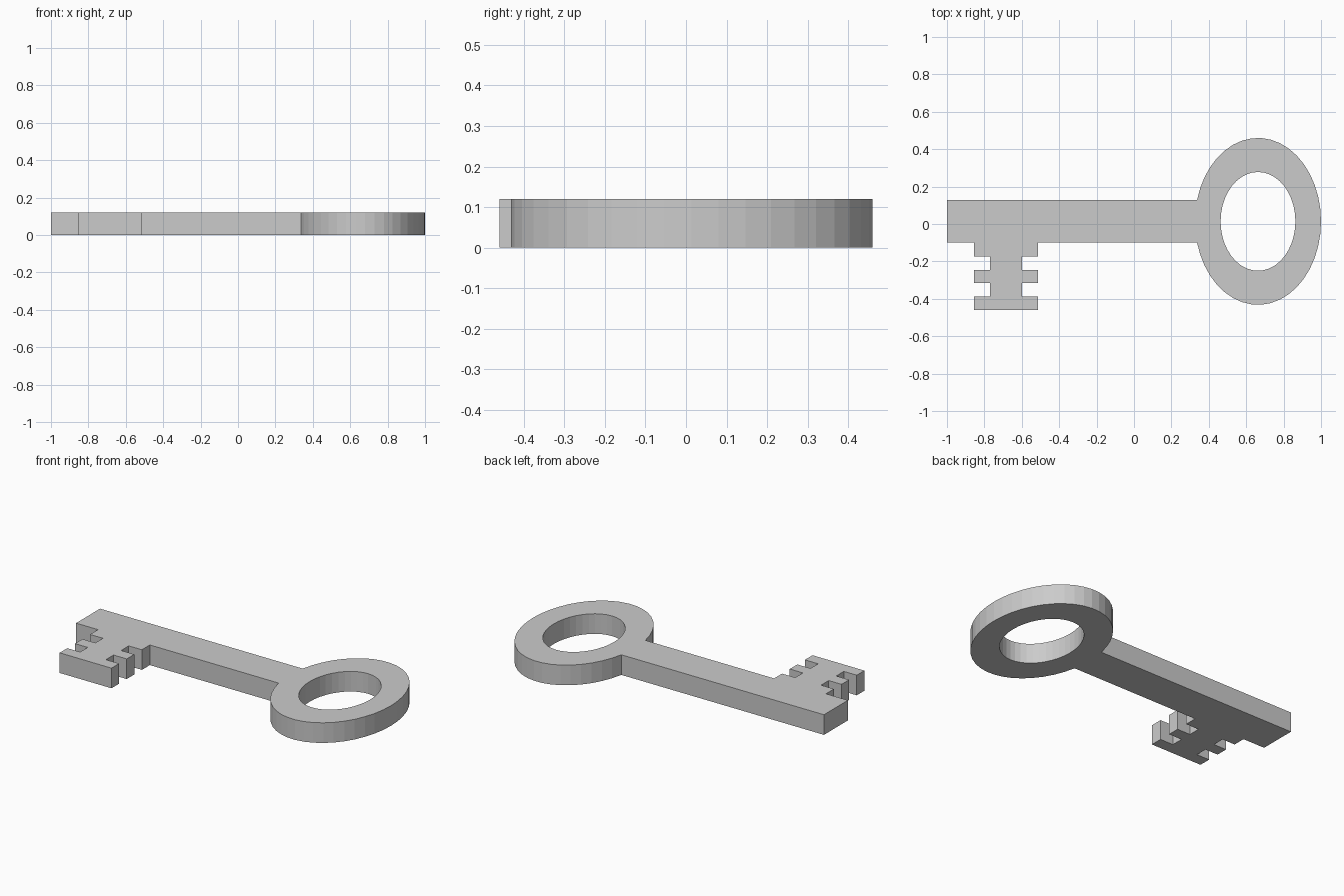
import bpy
from math import sin, cos, asin, pi

if "Cube" in bpy.data.objects:
    bpy.data.objects.remove(bpy.data.objects["Cube"])

HEIGHT = 0.12
CX, CY = 0.663, 0.014          # centre of the bow ring
TOP, BOTTOM = 0.128, -0.098    # shaft edges


def arc(rx, ry, start, end, n):
    return [(CX + rx * cos(start + (end - start) * i / n),
             CY + ry * sin(start + (end - start) * i / n)) for i in range(n + 1)]


# Outer edge of the bow, open where the shaft joins
RX, RY = 0.337, 0.446
a0 = -pi - asin((BOTTOM - CY) / RY)
a1 = pi - asin((TOP - CY) / RY)
outline = arc(RX, RY, a0, a1, 38)

# Shaft end
outline += [(-1.0, TOP), (-1.0, BOTTOM)]

# Bit: stepped teeth, wide and narrow in turn, mirrored left to right
levels = [BOTTOM, -0.173, -0.245, -0.316, -0.388, -0.46]
wide, narrow = (-0.855, -0.513), (-0.77, -0.6)
left, right = [], []
for i in range(5):
    x0, x1 = narrow if i % 2 else wide
    left += [(x0, levels[i]), (x0, levels[i + 1])]
    right += [(x1, levels[i]), (x1, levels[i + 1])]
outline += left + right[::-1]

# Hole in the bow
hole = arc(0.2, 0.264, 0, 2 * pi, 40)[:-1]

# Filled flat curve, extruded to full thickness
curve = bpy.data.curves.new("key", 'CURVE')
curve.dimensions = '2D'
curve.fill_mode = 'BOTH'
curve.extrude = HEIGHT / 2
for pts in (outline, hole):
    s = curve.splines.new('POLY')
    s.points.add(len(pts) - 1)
    for p, (x, y) in zip(s.points, pts):
        p.co = (x, y, 0, 1)
    s.use_cyclic_u = True
    s.use_smooth = False

key = bpy.data.objects.new("key", curve)
bpy.context.collection.objects.link(key)
key.location.z = HEIGHT / 2

# Convert to a welded flat-shaded mesh
bpy.context.view_layer.objects.active = key
key.select_set(True)
bpy.ops.object.convert(target='MESH')
bpy.ops.object.mode_set(mode='EDIT')
bpy.ops.mesh.select_all(action='SELECT')
bpy.ops.mesh.remove_doubles(threshold=0.0005)
bpy.ops.mesh.normals_make_consistent(inside=False)
bpy.ops.object.mode_set(mode='OBJECT')
bpy.ops.object.shade_flat()
